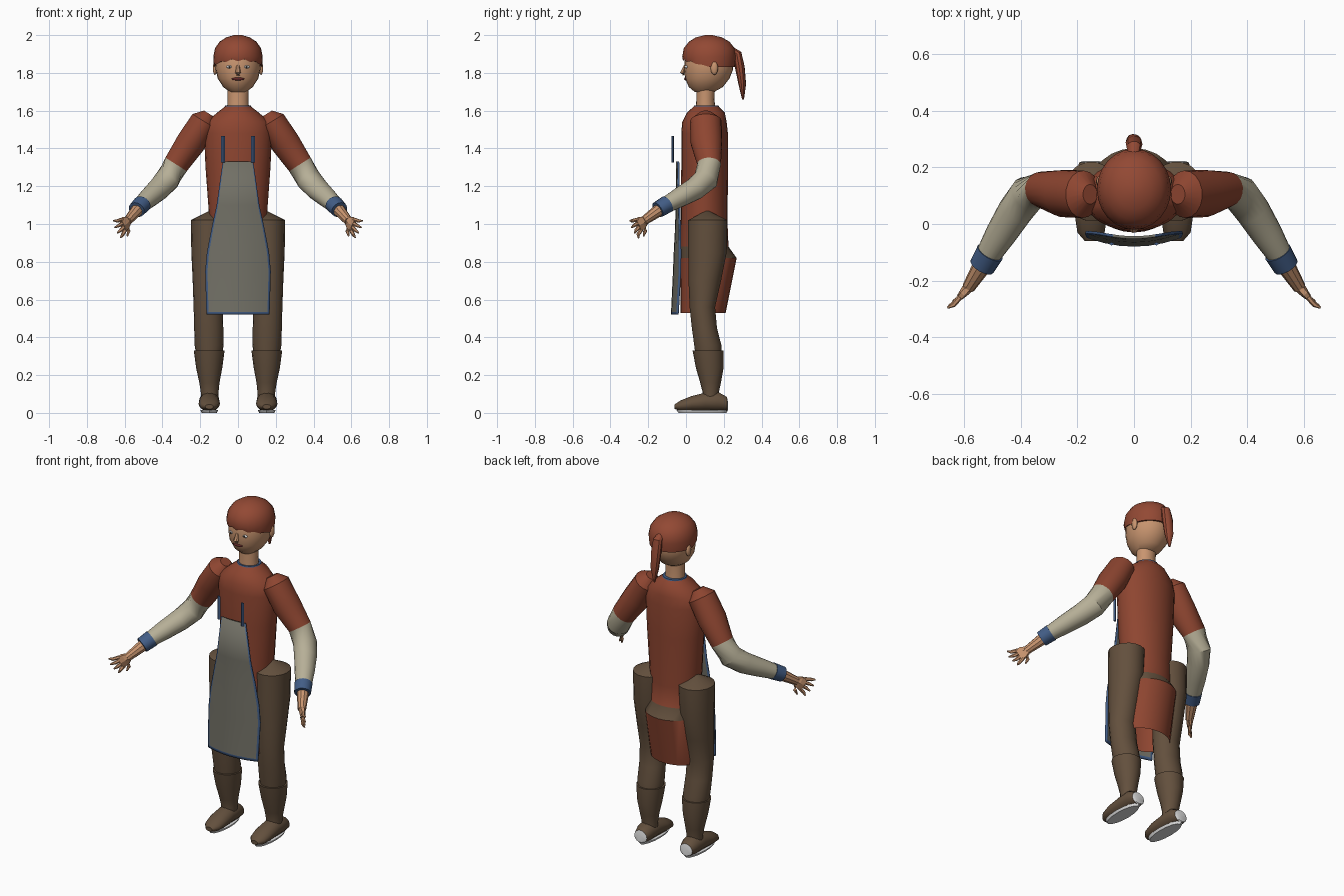
import bpy, bmesh, math
from mathutils import Vector

if "Cube" in bpy.data.objects:
    bpy.data.objects.remove(bpy.data.objects["Cube"])

COLORS = {
    "shirt_red": (0.27, 0.060, 0.030), "hair_auburn": (0.29, 0.066, 0.034),
    "skin": (0.58, 0.30, 0.16), "sleeve_beige": (0.47, 0.43, 0.31),
    "trim_blue": (0.055, 0.11, 0.24), "apron_grey": (0.165, 0.160, 0.130),
    "trouser_brown": (0.125, 0.080, 0.047), "sole_white": (0.75, 0.75, 0.75),
    "mouth_red": (0.12, 0.02, 0.02), "dark": (0.03, 0.02, 0.015),
}
MATS = {}
for key, rgb in COLORS.items():
    MATS[key] = bpy.data.materials.new(key)
    MATS[key].diffuse_color = (*rgb, 1)


def finish(name, bm, mats, smooth=35):
    bmesh.ops.recalc_face_normals(bm, faces=bm.faces)
    me = bpy.data.meshes.new(name)
    bm.to_mesh(me)
    bm.free()
    ob = bpy.data.objects.new(name, me)
    bpy.context.collection.objects.link(ob)
    for m in mats:
        me.materials.append(MATS[m])
    if smooth:
        bpy.ops.object.select_all(action='DESELECT')
        ob.select_set(True)
        bpy.context.view_layer.objects.active = ob
        bpy.ops.object.shade_smooth_by_angle(angle=math.radians(smooth))
    return ob


def skin_rings(name, rings, mats, seg=None, caps=(True, True), smooth=35):
    """Join rings of points; seg gives a material index per band."""
    bm = bmesh.new()
    vs = [[bm.verts.new(p) for p in r] for r in rings]
    n = len(vs[0])
    for i in range(len(vs) - 1):
        for j in range(n):
            k = (j + 1) % n
            f = bm.faces.new((vs[i][j], vs[i][k], vs[i + 1][k], vs[i + 1][j]))
            f.material_index = seg[i] if seg else 0
    for on, ring, idx in ((caps[0], vs[0], 0), (caps[1], vs[-1], -1)):
        if on:
            bm.faces.new(ring).material_index = seg[idx] if seg else 0
    return finish(name, bm, mats, smooth)


def circle(n):
    return [(math.cos(2 * math.pi * j / n), math.sin(2 * math.pi * j / n)) for j in range(n)]


def loft(name, rows, mats, n=20, edge=None, **kw):
    """Horizontal rings: z, x0, x1, y0, y1."""
    rings = []
    for i, (z, x0, x1, y0, y1) in enumerate(rows):
        rings.append([((x0 + x1) / 2 + (x1 - x0) / 2 * c, (y0 + y1) / 2 + (y1 - y0) / 2 * s,
                       z + (edge(j, c, s) if edge and i == 0 else 0))
                      for j, (c, s) in enumerate(circle(n))])
    return skin_rings(name, rings, mats, **kw)


def tube(name, pts, radii, mats, n=14, **kw):
    """Rings across a path, radii are (sideways, upright)."""
    P = [Vector(p) for p in pts]
    rings = []
    for i, p in enumerate(P):
        t = (P[min(i + 1, len(P) - 1)] - P[max(i - 1, 0)]).normalized()
        a = t.cross(Vector((0.02, 0, 1))).normalized()
        b = a.cross(t)
        rings.append([p + a * radii[i][0] * c + b * radii[i][1] * s for c, s in circle(n)])
    return skin_rings(name, rings, mats, **kw)


def ball(name, loc, size, mat, u=12, v=8):
    bm = bmesh.new()
    bmesh.ops.create_uvsphere(bm, u_segments=u, v_segments=v, radius=1)
    bmesh.ops.scale(bm, vec=size, verts=bm.verts)
    bmesh.ops.translate(bm, vec=loc, verts=bm.verts)
    return finish(name, bm, [mat], 60)


# tunic with belt band and flared skirt, open at the hem
loft("tunic", [(0.53, -.15, .15, -.03, .21), (0.82, -.16, .16, -.03, .268),
               (0.88, -.15, .15, -.03, .225), (1.0, -.15, .15, -.028, .22),
               (1.3, -.172, .172, -.025, .222), (1.48, -.18, .18, -.025, .222),
               (1.54, -.168, .168, -.02, .215), (1.59, -.11, .11, .005, .205),
               (1.625, -.065, .065, .045, .17)],
     ["shirt_red", "trouser_brown"], n=24, seg=[0, 1, 0, 0, 0, 0, 0, 0], caps=(False, True))

# neck and collar
loft("neck", [(1.58, -.06, .06, .05, .16), (1.66, -.055, .055, .055, .15),
              (1.75, -.058, .058, .055, .155)], ["skin"])
loft("collar", [(1.612, -.072, .072, .038, .177), (1.628, -.067, .067, .043, .172)], ["trim_blue"])

# head
loft("head", [(1.70, -.045, .045, .045, .15), (1.725, -.078, .078, .015, .195),
              (1.77, -.107, .107, -.005, .23), (1.82, -.119, .119, -.01, .25),
              (1.88, -.12, .12, -.008, .25), (1.95, -.09, .09, .02, .22)], ["skin"], n=24)

# hair cap with a raised uneven fringe
loft("hair", [(1.832, -.127, .127, -.015, .26), (1.885, -.131, .131, -.02, .266),
              (1.93, -.122, .122, -.012, .258), (1.965, -.098, .098, .015, .23),
              (1.988, -.062, .062, .052, .19), (2.0, -.02, .02, .1, .14)], ["hair_auburn"], n=24,
     edge=lambda j, c, s: max(0, -s) * (.03 + .012 * (j % 2)))
tube("ponytail", [(0, .235, 1.925), (0, .27, 1.90), (0, .285, 1.83), (0, .298, 1.74), (0, .302, 1.66)],
     [(.018, .018), (.026, .026), (.03, .026), (.026, .02), (.006, .005)], ["hair_auburn"], n=10)

# face
ball("mouth", (0, -.002, 1.768), (.034, .008, .008), "mouth_red")
tube("nose", [(0, -.006, 1.84), (0, -.02, 1.80), (0, -.012, 1.788)],
     [(.008, .006), (.015, .012), (.01, .006)], ["skin"], n=6)

# apron panel with blue edging
bm = bmesh.new()
rows = [(1.33, .08, -.048), (1.1, .112, -.05), (.98, .138, -.053), (.85, .163, -.06),
        (.75, .172, -.064), (.535, .166, -.074), (.52, .165, -.075)]
cols = [-1, -.93, -.62, -.31, 0, .31, .62, .93, 1]
grid = [[bm.verts.new((s * w, y + .033 * (s * w / .17) ** 2, z)) for s in cols] for z, w, y in rows]
for i in range(len(rows) - 1):
    for j in range(len(cols) - 1):
        f = bm.faces.new((grid[i][j], grid[i + 1][j], grid[i + 1][j + 1], grid[i][j + 1]))
        f.material_index = int(j in (0, len(cols) - 2) or i == len(rows) - 2)
apron = finish("apron", bm, ["apron_grey", "trim_blue"])
mod = apron.modifiers.new("thickness", 'SOLIDIFY')
mod.thickness = 0.01
mod.offset = 0

for side, s in (("left", -1), ("right", 1)):
    def m(*pts):
        return [(s * x, y, z) for x, y, z in pts]

    def mrows(rows):
        return [(z, s * a, s * b, y0, y1) for z, a, b, y0, y1 in rows]

    # eyes and ears
    ball(side + "_eye", (s * .045, .002, 1.832), (.016, .009, .008), "sole_white")
    ball(side + "_pupil", (s * .045, -.005, 1.832), (.006, .004, .006), "dark")
    ball(side + "_ear", (s * .122, .15, 1.825), (.012, .02, .036), "skin", 10, 6)

    # apron strap
    loft(side + "_strap", mrows([(1.325, .069, .089, -.076, -.064), (1.465, .069, .089, -.076, -.064)]),
         ["trim_blue"], n=4)

    # shirt sleeve and undersleeve
    tube(side + "_sleeve", m((.155, .105, 1.585), (.18, .105, 1.545), (.25, .108, 1.43), (.328, .122, 1.315),
                             (.375, .105, 1.235), (.42, .045, 1.185), (.47, -.035, 1.14), (.525, -.125, 1.09)),
         [(.035, .03), (.084, .072), (.084, .078), (.063, .068), (.066, .066), (.062, .06), (.055, .052), (.042, .04)],
         ["shirt_red", "sleeve_beige"], n=18, seg=[0, 0, 0, 1, 1, 1, 1])
    tube(side + "_cuff", m((.508, -.10, 1.105), (.537, -.15, 1.075)), [(.05, .047), (.046, .043)],
         ["trim_blue"], n=16)
    tube(side + "_forearm", m((.52, -.12, 1.09), (.585, -.225, 1.015)), [(.037, .036), (.023, .024)],
         ["skin"], n=10)

    # hand: palm, four fingers and thumb, fanned upright
    d = Vector((.55, -.65, -.5)).normalized()
    side_axis = d.cross(Vector((0, 0, 1))).normalized()
    up = side_axis.cross(d)
    wrist = Vector((.578, -.215, 1.022))
    knuckle = wrist + d * .06

    def hand_part(name, a, b, c, radii):
        tube(side + name, m(a, b, c), radii, ["skin"], n=6, smooth=0)

    hand_part("_palm", wrist, wrist + d * .03, knuckle, [(.018, .022), (.018, .04), (.013, .042)])
    for k in range(4):
        q = (k - 1.5) * .02
        base = knuckle - d * .012 + up * q
        hand_part("_finger_%d" % (k + 1), base, base + d * .035 + up * q * .4,
                  base + d * (.066 - abs(k - 1.7) * .01) + up * q * .8 - side_axis * .01,
                  [(.01, .011), (.009, .01), (.004, .004)])
    hand_part("_thumb", wrist + d * .015 - up * .02, wrist + d * .03 - up * .05,
              wrist + d * .055 - up * .068, [(.011, .014), (.01, .011), (.004, .004)])

    # trouser leg with shallow cone top
    loft(side + "_trouser_leg", mrows([
        (.30, .085, .22, .05, .19), (.36, .076, .23, .042, .188), (.45, .078, .232, .03, .165),
        (.56, .08, .235, .018, .155), (.7, .075, .24, .012, .187), (.85, .06, .247, .01, .217),
        (1.02, .05, .25, .01, .22), (1.068, .135, .155, .1, .125)]), ["trouser_brown"], n=18)
    # boot shaft
    loft(side + "_boot_shaft", mrows([
        (.06, .105, .195, .085, .175), (.11, .103, .197, .088, .174), (.16, .098, .205, .075, .185),
        (.24, .083, .222, .052, .199), (.33, .071, .234, .035, .199)]), ["trouser_brown"], n=16)
    # shoe from rings along its length, pale patch at the heel
    shoe = [(.222, .03, .015, .06), (.217, .042, .01, .085), (.17, .055, .008, .112), (.10, .054, .008, .108),
            (.03, .057, .008, .09), (-.03, .048, .01, .066), (-.06, .022, .02, .045)]
    skin_rings(side + "_shoe", [[(s * .152 + w * c, y, (z0 + z1) / 2 + (z1 - z0) / 2 * t) for c, t in circle(14)]
                                for y, w, z0, z1 in shoe], ["trouser_brown", "sole_white"],
               seg=[1, 0, 0, 0, 0, 0])
    # sole plate
    loft(side + "_sole", mrows([(0, .112, .192, -.04, .215), (.014, .105, .199, -.05, .222)]),
         ["sole_white"], n=16)

for m in bpy.data.materials:
    if m.users and not m.is_grease_pencil:
        m.use_nodes = True
        m.node_tree.nodes["Principled BSDF"].inputs["Base Color"].default_value = m.diffuse_color
